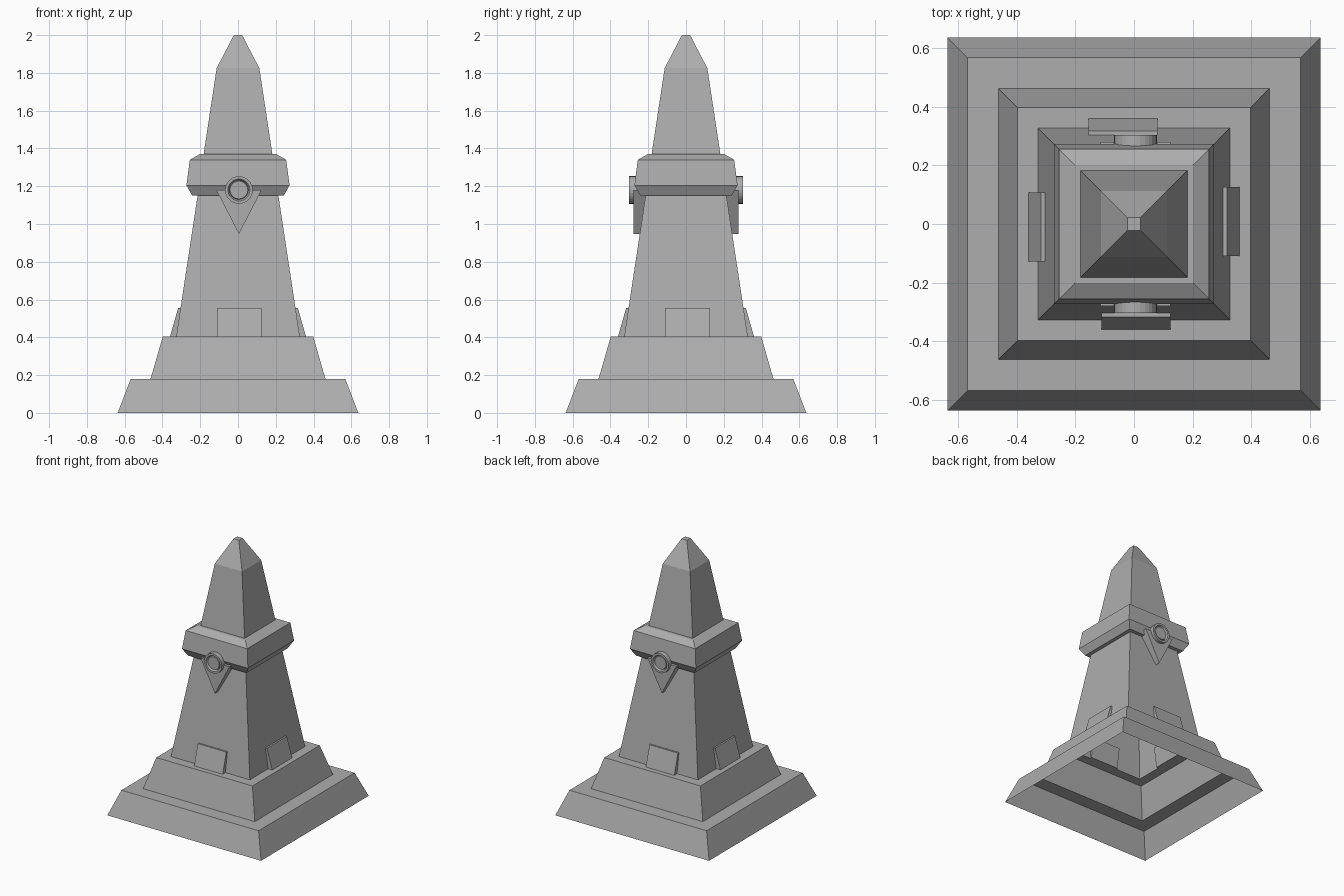
import bpy
import math
from mathutils import Matrix

old = bpy.data.objects.get("Cube")
if old:
    bpy.data.objects.remove(old, do_unlink=True)

stone = bpy.data.materials.new("grey_stone")
stone.use_nodes = True
GREY = (0.42, 0.42, 0.42, 1)
stone.diffuse_color = GREY
stone.node_tree.nodes["Principled BSDF"].inputs["Base Color"].default_value = GREY


def make(name, verts, faces, turn=0):
    """Mesh object, turned about z by quarter turns."""
    mesh = bpy.data.meshes.new(name)
    mesh.from_pydata(verts, [], faces)
    mesh.transform(Matrix.Rotation(turn * math.pi / 2, 4, "Z"))
    mesh.materials.append(stone)
    mesh.update()
    obj = bpy.data.objects.new(name, mesh)
    bpy.context.collection.objects.link(obj)
    return obj


def bridge(rings, n):
    """Quads joining successive rings of n points."""
    return [(r * n + i, r * n + (i + 1) % n, (r + 1) * n + (i + 1) % n, (r + 1) * n + i)
            for r in range(rings - 1) for i in range(n)]


def square_shell(name, profile, cap=False):
    """Square cross-sections (half width, height) joined upward."""
    verts = [(sx * w, sy * w, z) for w, z in profile
             for sx, sy in ((-1, -1), (1, -1), (1, 1), (-1, 1))]
    faces = bridge(len(profile), 4)
    if cap:
        k = len(verts)
        faces.append((k - 4, k - 3, k - 2, k - 1))
    return make(name, verts, faces)


def prism(name, front, back, turn):
    """Solid between two matching outlines, front one counter-clockwise."""
    n = len(front)
    faces = [tuple(range(n)), tuple(reversed(range(n, 2 * n)))]
    faces += [(i, n + i, n + (i + 1) % n, (i + 1) % n) for i in range(n)]
    return make(name, front + back, faces, turn)


# Hollow stepped base and tapering shaft
square_shell("stepped_base_and_shaft", [(0.637, 0), (0.568, 0.18), (0.463, 0.18),
                                        (0.398, 0.405), (0.327, 0.405), (0.214, 1.15)])
# Bevelled collar
square_shell("collar", [(0.214, 1.15), (0.242, 1.15), (0.273, 1.205), (0.255, 1.34),
                        (0.202, 1.37), (0.18, 1.37)])
# Spire with pointed cap
square_shell("spire", [(0.182, 1.37), (0.113, 1.825), (0.022, 2.0)], cap=True)

# Wedge plates at the foot of each shaft face
for side, turn, shift in (("front", 0, 0.007), ("right_hand", 1, 0.008),
                          ("back", 2, 0.037), ("left_hand", 3, 0.01)):
    a, b = shift - 0.118, shift + 0.118
    low, high = 0.405, 0.555
    prism(side + "_plate",
          [(a, -0.36, low), (b, -0.36, low), (b, -0.317, high), (a, -0.317, high)],
          [(a, -0.312, low), (b, -0.312, low), (b, -0.29, high), (a, -0.29, high)], turn)

# Pendant and round medallion on the front and back
SEG = 28
for side, turn, cx in (("front", 0, 0.005), ("back", 2, -0.005)):
    tri = ((cx, 0.947, 0.24), (cx + 0.12, 1.18, 0.205), (cx - 0.12, 1.18, 0.205))
    prism(side + "_pendant", [(x, -0.279, z) for x, z, d in tri],
          [(x, -d, z) for x, z, d in tri], turn)
    rings = ((0.073, 0.23), (0.073, 0.303), (0.058, 0.303), (0.05, 0.288), (0.047, 0.296))
    verts = [(cx + r * math.cos(t), -d, 1.18 + r * math.sin(t)) for r, d in rings
             for t in (2 * math.pi * i / SEG for i in range(SEG))]
    faces = bridge(len(rings), SEG)
    faces.append(tuple(range(len(verts) - SEG, len(verts))))
    make(side + "_medallion", verts, faces, turn)
